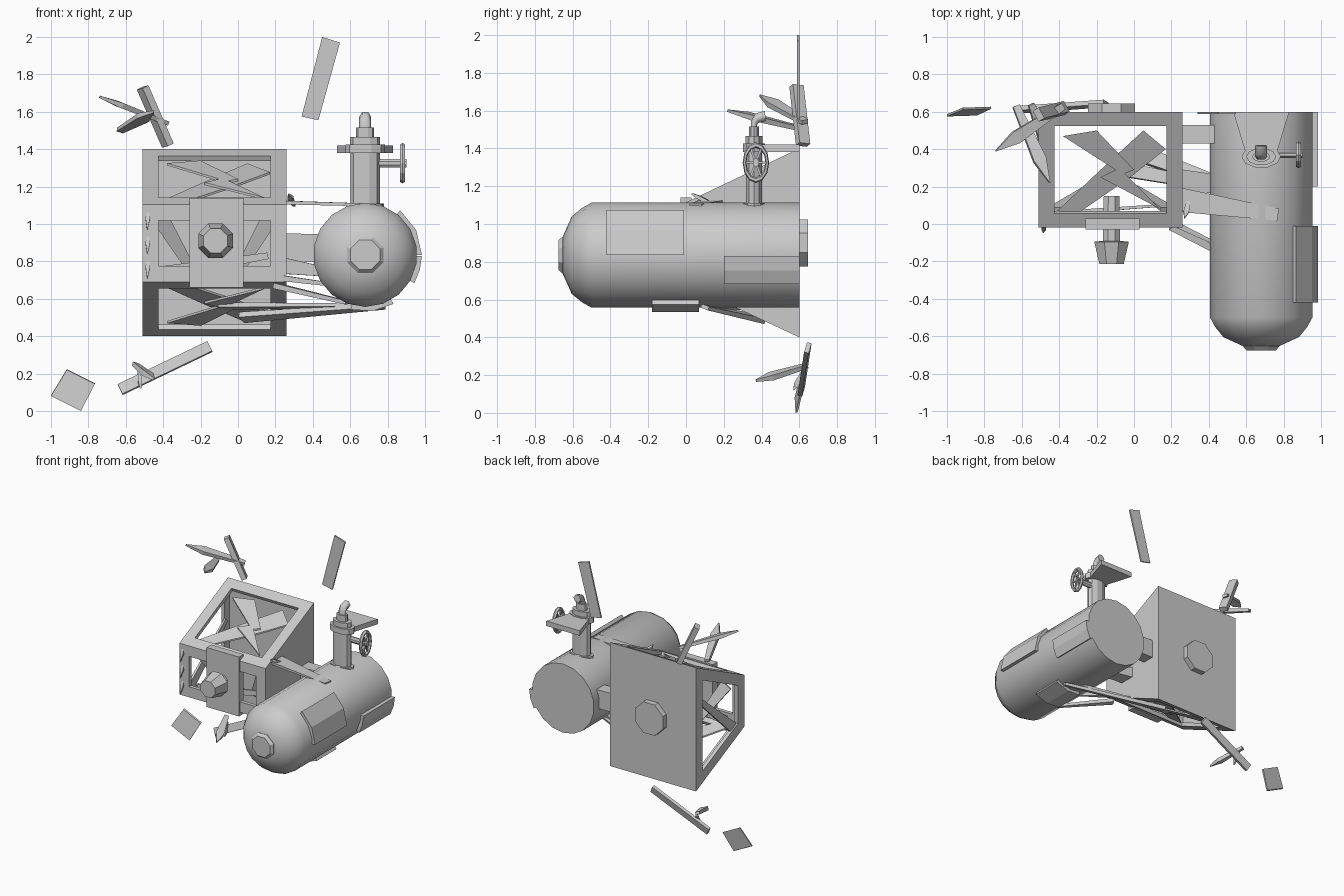
import bpy, bmesh
from math import sin, cos, pi, radians
from mathutils import Vector as V

if "Cube" in bpy.data.objects:
    bpy.data.objects.remove(bpy.data.objects["Cube"])


def mesh(name, verts, faces, smooth=False):
    me = bpy.data.meshes.new(name)
    me.from_pydata([tuple(v) for v in verts], [], faces)
    bm = bmesh.new()
    bm.from_mesh(me)
    bmesh.ops.recalc_face_normals(bm, faces=bm.faces)
    bm.to_mesh(me)
    bm.free()
    ob = bpy.data.objects.new(name, me)
    bpy.context.collection.objects.link(ob)
    if smooth:
        bpy.context.view_layer.objects.active = ob
        ob.select_set(True)
        bpy.ops.object.shade_smooth_by_angle(angle=radians(40))
        ob.select_set(False)
    return ob


def skin(name, rings, smooth=False):
    """Join equal rings of points into a closed tube."""
    n = len(rings[0])
    faces = [(k * n + i, k * n + (i + 1) % n, (k + 1) * n + (i + 1) % n, (k + 1) * n + i)
             for k in range(len(rings) - 1) for i in range(n)]
    faces += [tuple(range(n)), tuple(range((len(rings) - 1) * n, len(rings) * n))]
    return mesh(name, [p for r in rings for p in r], faces, smooth)


def lathe(name, c, axis, prof, n=8, squash=1.0, smooth=False):
    """Turned part: prof lists (radius, position along axis)."""
    c = V(c)
    a = V(axis)
    u = V((0, 1, 0)) if abs(a.y) < .5 else V((1, 0, 0))
    w = a.cross(u)
    ang = [2 * pi * (i + .5) / n for i in range(n)]
    rings = []
    for r, h in prof:
        ring = []
        for t in ang:
            o = u * cos(t) * r + w * sin(t) * r
            o.y *= squash
            ring.append(c + a * h + o)
        rings.append(ring)
    return skin(name, rings, smooth)


def bar(name, p, q, w, t, n, prof=((0, 1), (1, 1))):
    """Flat beam from p to q; prof lists (fraction, width scale)."""
    p, q = V(p), V(q)
    d = (q - p).normalized()
    s = d.cross(V(n)).normalized()
    m = s.cross(d)
    return skin(name, [[p.lerp(q, f) + s * a * w * k / 2 + m * b * t * (.4 + .6 * k) / 2
                        for a, b in ((-1, -1), (1, -1), (1, 1), (-1, 1))] for f, k in prof])


def prism(name, pts, vec):
    pts = [V(p) for p in pts]
    return skin(name, [pts, [p + V(vec) for p in pts]])


def box(name, lo, hi):
    (a, b, c), (d, e, f) = lo, hi
    return prism(name, [(a, b, c), (d, b, c), (d, e, c), (a, e, c)], (0, 0, f - c))


SPIKE = ((0, .05), (.3, 1), (1, .55))
TAPER = ((0, 1), (1, .5))

# Tapered housing: solid back and right, window frames elsewhere
L, R = -.51, .26
prof = [(-.02, .69), (.6, .40), (.6, 1.40), (-.02, 1.105)]
house = skin("housing", [[(x, y, z) for y, z in prof] for x in (L, R)])
bm = bmesh.new()
bm.from_mesh(house.data)
bm.faces.ensure_lookup_table()
openings = [f for f in bm.faces if f.normal.y < .9 and f.normal.x < .9]
bmesh.ops.inset_individual(bm, faces=openings, thickness=.085, use_even_offset=True)
bmesh.ops.delete(bm, geom=openings, context='FACES')
bm.to_mesh(house.data)
bm.free()
sol = house.modifiers.new("wall", 'SOLIDIFY')
sol.thickness, sol.offset, sol.use_even_offset = .03, -1, True

# Jagged shards crossing the upper and lower sloping windows
bolt = [(-.38, .47), (-.2, .5), (0, .29), (-.05, .27), (.14, .08), (-.18, .25), (-.1, .29)]
slash = [(-.41, .07), (-.31, .05), (-.02, .25), (.17, .4), (.05, .5), (-.2, .27)]
for side, base in ((1, 1.105), (-1, .69)):
    for nm, poly, off in (("bolt", bolt, -.01), ("slash", slash, -.025)):
        prism(f"{nm}_shard_{'upper' if side > 0 else 'lower'}",
              [(x, y, base + side * ((y + .02) * .47 + off)) for x, y in poly], (0, 0, -.012 * side))

# Shards behind the front window
bar("front_shard_left", (-.42, .08, 1.04), (-.24, .2, .74), .09, .02, (0, 1, 0), TAPER)
bar("front_shard_right", (.18, .08, 1.05), (0, .2, .74), .09, .02, (0, 1, 0), TAPER)
bar("front_shard_low", (-.4, .06, .74), (.16, .1, .83), .07, .02, (0, 1, 0), TAPER)
bar("side_shard", (-.49, .1, .72), (-.47, .52, 1.1), .08, .02, (1, 0, 0), TAPER)

# Small splinters on the front left edge
for z in (.77, .9, 1.03):
    bar("splinter", (-.485, -.045, z - .06), (-.48, -.005, z + .06), .025, .015, (0, 1, 0),
        ((0, .1), (.5, 1), (1, .1)))

# Front plate with nozzle, rear hub
box("front_plate", (-.26, -.03, .66), (.03, .03, 1.14))
lathe("nozzle", (-.12, 0, .91), (0, 1, 0),
      [(.07, -.215), (.1, -.095), (.05, -.09), (.05, -.02), (.045, .15)])
lathe("rear_hub", (-.12, 0, .9), (0, 1, 0), [(.135, .59), (.135, .645)])

# Tank with domed front
lathe("tank", (.68, 0, .835), (0, 1, 0),
      [(.1, -.652), (.205, -.605), (.25, -.55), (.278, -.5), (.278, .6)], 18, smooth=True)
lathe("tank_cap", (.68, 0, .835), (0, 1, 0), [(.085, -.675), (.105, -.655), (.105, -.62)])

# Curved plates on the tank skin
for nm, a0, a1, y0, y1 in (("side_patch_front", 0, 52, -.42, -.01),
                           ("side_patch_rear", -30, -1, .2, .6),
                           ("bottom_patch", -105, -60, -.18, .07)):
    arc = [radians(a0 + (a1 - a0) * i / 2) for i in range(3)]
    ring = [(.303, t) for t in arc] + [(.265, t) for t in reversed(arc)]
    prism(nm, [(.68 + r * cos(t), y0, .835 + r * sin(t)) for r, t in ring], (0, y1 - y0, 0))

# Valve column, flattened front to back
VC = (.68, .36, 0)
lathe("valve_column", VC, (0, 0, 1),
      [(.1, 1.07), (.1, 1.11), (.078, 1.11), (.078, 1.38), (.105, 1.38), (.105, 1.425),
       (.08, 1.425), (.08, 1.465), (.048, 1.465), (.048, 1.515)], 10, .58)
prism("valve_bracket", [(.53, .6, 1.38), (.83, .6, 1.38), (.76, .37, 1.38), (.6, .37, 1.38)],
      (0, 0, .04))
cu = bpy.data.curves.new("outlet_elbow", 'CURVE')
cu.dimensions, cu.bevel_depth, cu.bevel_resolution, cu.use_fill_caps = '3D', .032, 1, True
sp = cu.splines.new('POLY')
path = [(0, 1.5), (0, 1.535), (.025, 1.56), (.1, 1.572)]
sp.points.add(len(path) - 1)
for pt, (y, z) in zip(sp.points, path):
    pt.co = (0, y, z, 1)
elbow = bpy.data.objects.new("outlet_elbow", cu)
elbow.location, elbow.scale = VC, (1, .6, 1)
bpy.context.collection.objects.link(elbow)

# Handwheel on its stem
WC = V((.88, .37, 1.325))
lathe("wheel_stem", WC, (1, 0, 0), [(.025, -.15), (.025, .02)], 8, .7)
bpy.ops.mesh.primitive_torus_add(major_segments=12, minor_segments=6, major_radius=.093,
                                 minor_radius=.015, location=WC, rotation=(0, pi / 2, 0))
wheel = bpy.context.object
wheel.name, wheel.scale = "handwheel", (1, .65, 1)
for k in range(3):
    o = V((0, cos(k * pi / 3) * .06, sin(k * pi / 3) * .093))
    bar("wheel_spoke", WC - o, WC + o, .012, .012, (1, 0, 0))

# Struts and torn pieces joining housing and tank
bar("strut_back", (.2, .48, .875), (.52, .48, .87), .15, .1, (0, 1, 0))
bar("strut_middle", (.22, .23, .78), (.5, .21, .74), .09, .13, (0, 1, 0), TAPER)
bar("shard_top", (.24, .13, 1.115), (.77, .05, 1.1), .13, .02, (0, 0, 1), TAPER)
bar("splinter_top", (.27, .03, 1.16), (.3, .15, 1.1), .03, .02, (0, 0, 1), SPIKE)
bar("shard_bottom", (.02, .38, .5), (.78, .1, .56), .09, .03, (0, .4, 1), TAPER)
bar("shard_bottom_inner", (-.1, .3, .56), (.66, .16, .565), .08, .025, (0, .2, 1), TAPER)
bar("strut_front_low", (.2, -.01, .67), (.58, -.22, .58), .05, .03, (0, 0, 1), TAPER)
bar("strut_front_high", (.24, -.01, .71), (.47, -.12, .68), .03, .03, (0, 0, 1), TAPER)

# Loose plates
prism("loose_plate_high", [(.45, .588, 2.0), (.545, .588, 1.97), (.43, .588, 1.555),
                           (.34, .588, 1.575)], (0, .012, 0))
prism("loose_plate_low", [(-.915, .61, .22), (-.765, .615, .145), (-.84, .58, .0),
                          (-1.0, .575, .08)], (0, .012, .004))

# Loose beams with spikes driven through them
bar("loose_beam_high", (-.51, .585, 1.73), (-.375, .62, 1.42), .065, .04, (1, .6, .4))
bar("spike_high_left", (-.74, .39, 1.68), (-.38, .63, 1.54), .07, .03, (.4, 0, 1), SPIKE)
bar("spike_high_front", (-.45, .22, 1.6), (-.63, .63, 1.5), .07, .03, (.3, 0, 1), SPIKE)
bar("loose_beam_low", (-.63, .61, .115), (-.15, .645, .345), .06, .025, (0, 1, -.3))
bar("spike_low_front", (-.45, .37, .17), (-.55, .64, .25), .06, .03, (.3, 0, 1), SPIKE)
bar("spike_low_small", (-.52, .57, .12), (-.53, .62, .22), .03, .02, (1, 0, 0), SPIKE)
